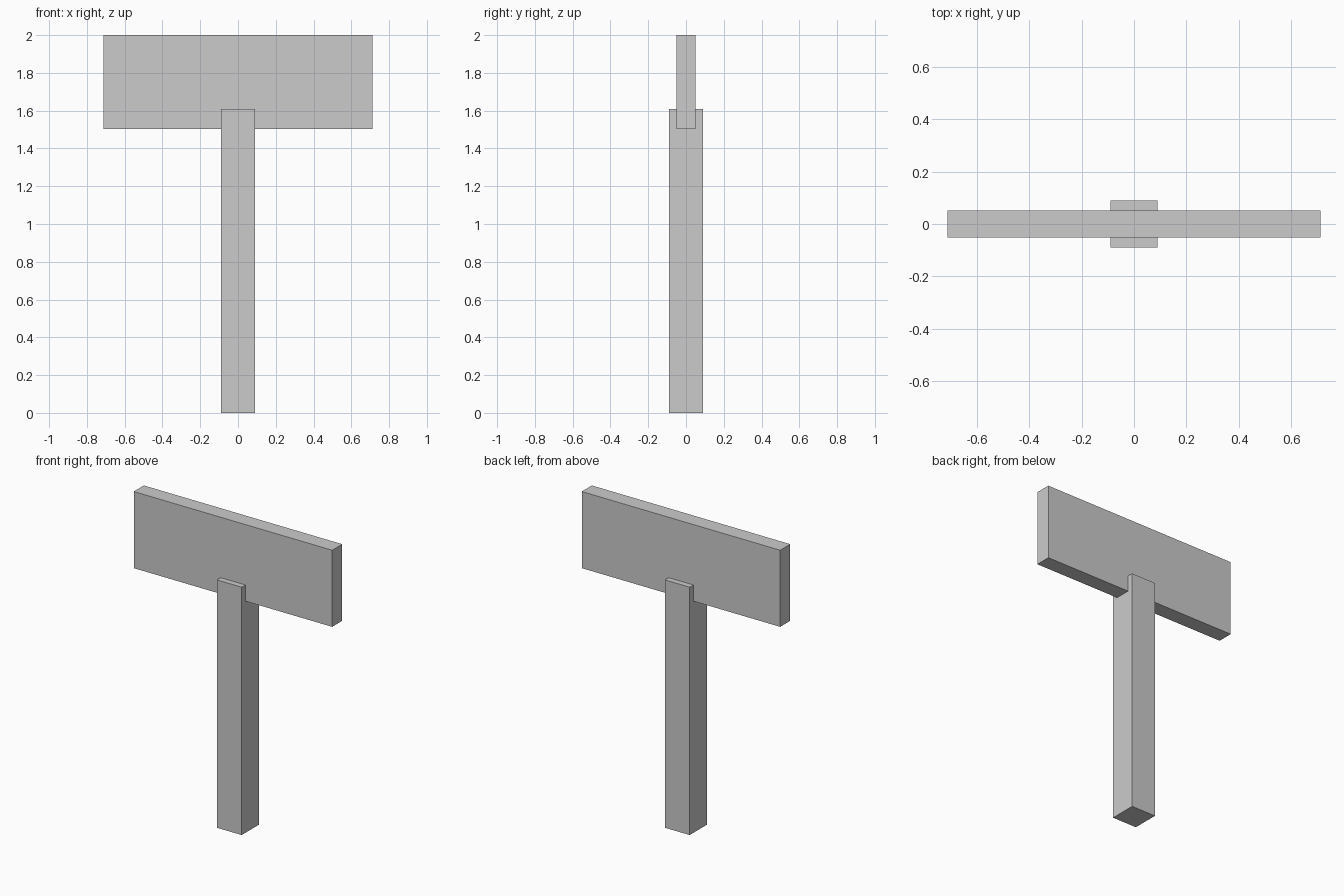
import bpy

if "Cube" in bpy.data.objects:
    bpy.data.objects.remove(bpy.data.objects["Cube"])


def box(name, size, z_bottom):
    """Axis-aligned box centred on x and y, resting at z_bottom."""
    bpy.ops.mesh.primitive_cube_add(size=1, location=(0, 0, z_bottom + size[2] / 2))
    obj = bpy.context.object
    obj.name = name
    obj.scale = size
    bpy.ops.object.transform_apply(location=False, rotation=False, scale=True)
    return obj


# Upright square post, its top end running into the board
box("post", (0.178, 0.178, 1.608), 0.0)

# Wide flat sign board
box("sign_board", (1.424, 0.103, 0.497), 1.503)
